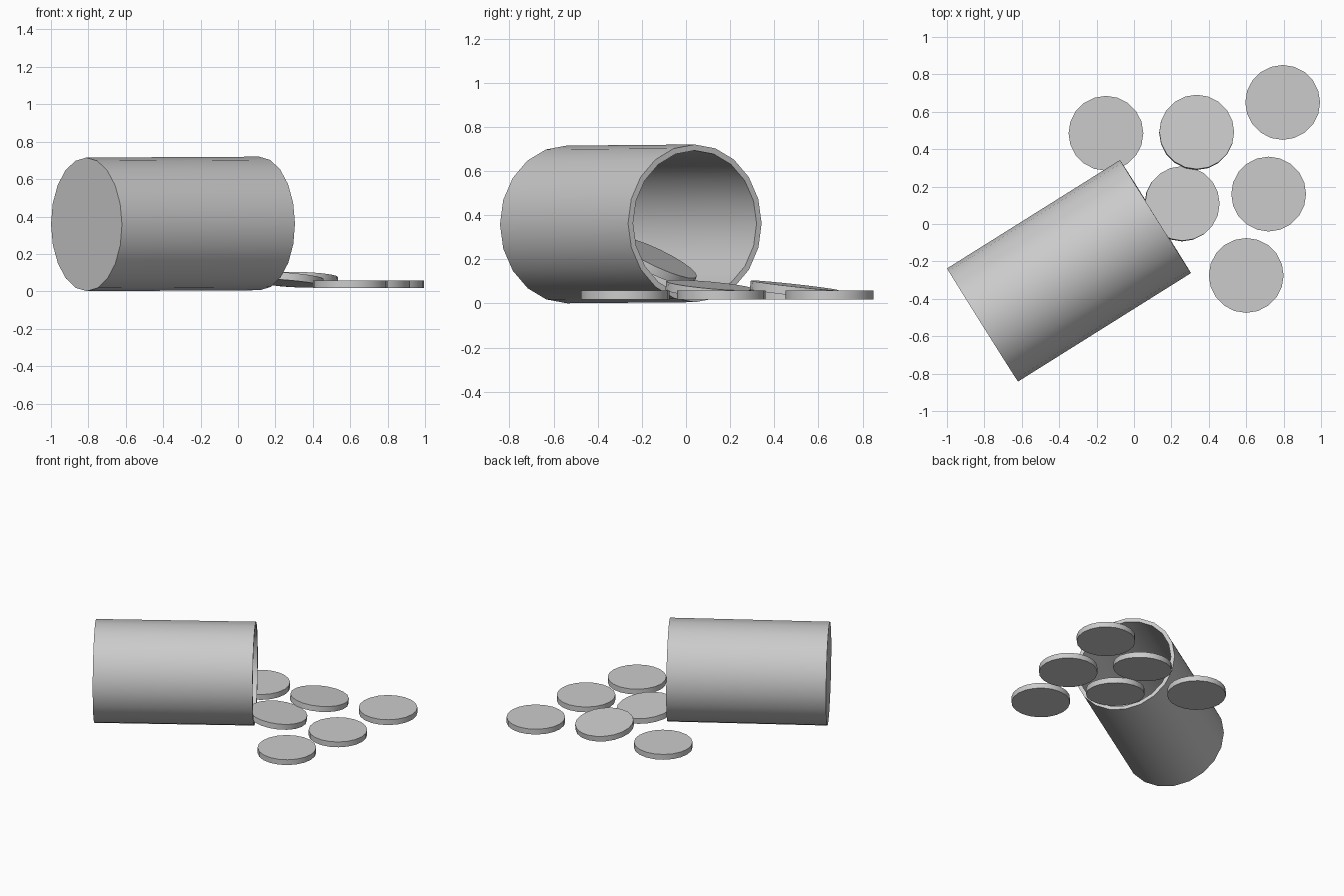
import bpy, bmesh, math
from mathutils import Vector, Matrix

if "Cube" in bpy.data.objects:
    bpy.data.objects.remove(bpy.data.objects["Cube"])

SIDES = 20


def lathe(name, profile, matrix):
    """Revolve (radius, height) points around z, capping both ends."""
    bm = bmesh.new()
    rings = []
    for r, h in profile:
        rings.append([bm.verts.new((r * math.cos(2 * math.pi * i / SIDES),
                                    r * math.sin(2 * math.pi * i / SIDES), h))
                      for i in range(SIDES)])
    for a, b in zip(rings, rings[1:]):
        for i in range(SIDES):
            j = (i + 1) % SIDES
            bm.faces.new((a[i], a[j], b[j], b[i]))
    bm.faces.new(rings[0][::-1])
    bm.faces.new(rings[-1])
    bmesh.ops.recalc_face_normals(bm, faces=bm.faces[:])
    mesh = bpy.data.meshes.new(name)
    bm.to_mesh(mesh)
    bm.free()
    ob = bpy.data.objects.new(name, mesh)
    bpy.context.collection.objects.link(ob)
    ob.matrix_world = matrix
    bpy.ops.object.select_all(action='DESELECT')
    bpy.context.view_layer.objects.active = ob
    ob.select_set(True)
    bpy.ops.object.shade_smooth_by_angle(angle=math.radians(35))
    return ob


# Open jar lying on its side, mouth towards +x +y
back = Vector((-0.81, -0.54, 0.358))
mouth = Vector((0.115, 0.04, 0.363))
axis = mouth - back
length = axis.length
u = axis.normalized()
side = Vector((0, 0, 1)).cross(u).normalized()
up = u.cross(side)
frame = Matrix((side, up, u)).transposed().to_4x4()
R, WALL = 0.357, 0.027
lathe("jar", [(R, 0), (R, length), (R - WALL, length), (R - WALL, WALL)],
      Matrix.Translation(back) @ frame)

# Coins: centre and face normal
coins = [
    ((-0.15, 0.485, 0.038), (0, 0, 1)),
    ((0.335, 0.49, 0.062), (0.03, 0.11, 1)),
    ((0.257, 0.108, 0.063), (0.08, 0.09, 1)),
    ((0.72, 0.16, 0.038), (0, 0, 1)),
    ((0.795, 0.65, 0.038), (0, 0, 1)),
    ((0.60, -0.275, 0.038), (0, 0, 1)),
    ((-0.20, -0.14, 0.19), (0.22, 0.48, 1)),   # still inside the jar
]
for n, (pos, normal) in enumerate(coins):
    rot = Vector((0, 0, 1)).rotation_difference(Vector(normal)).to_matrix().to_4x4()
    lathe(f"coin_{n + 1}", [(0.2, -0.02), (0.2, 0.02)],
          Matrix.Translation(pos) @ rot)
